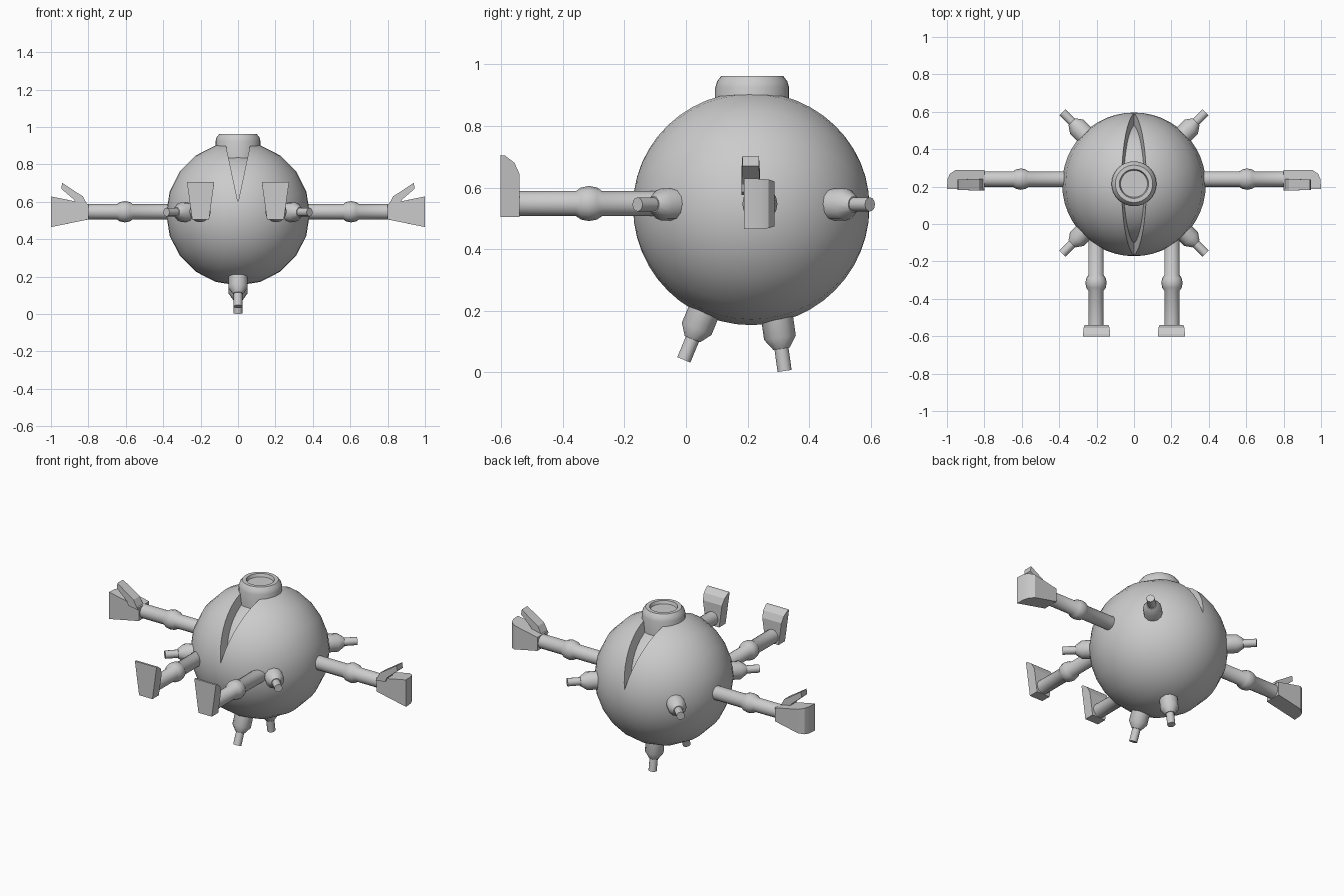
import bpy, bmesh, math
from mathutils import Vector, Matrix

if "Cube" in bpy.data.objects:
    bpy.data.objects.remove(bpy.data.objects["Cube"])

C = Vector((0, 0.212, 0.537))   # body centre
R = 0.384


def finish(name, bm, mirror=False, angle=35):
    bmesh.ops.recalc_face_normals(bm, faces=bm.faces)
    me = bpy.data.meshes.new(name)
    bm.to_mesh(me)
    bm.free()
    ob = bpy.data.objects.new(name, me)
    bpy.context.collection.objects.link(ob)
    if mirror:
        ob.modifiers.new("Mirror", 'MIRROR').use_mirror_merge = False
    smooth(ob, angle)
    return ob


def smooth(ob, angle=35):
    bpy.ops.object.select_all(action='DESELECT')
    bpy.context.view_layer.objects.active = ob
    ob.select_set(True)
    bpy.ops.object.shade_smooth_by_angle(angle=math.radians(angle))


def turned(name, profile, origin, direction, segs=16, mirror=False):
    """Revolve (radius, distance) points around an axis."""
    q = Vector(direction).to_track_quat('Z', 'Y')
    bm = bmesh.new()
    rings = []
    for r, d in profile:
        rings.append([bm.verts.new(Vector(origin) + q @ Vector((
            r * math.cos(2 * math.pi * i / segs), r * math.sin(2 * math.pi * i / segs), d)))
            for i in range(segs)])
    for a, b in zip(rings, rings[1:]):
        for i in range(segs):
            j = (i + 1) % segs
            bm.faces.new((a[i], a[j], b[j], b[i]))
    bm.faces.new(rings[0])
    bm.faces.new(rings[-1])
    return finish(name, bm, mirror)


def slab(name, points, place, mirror=True):
    """Extrude a (u, v, half_width) outline; place(u, v, w) gives the position."""
    bm = bmesh.new()
    a = [bm.verts.new(place(u, v, -w)) for u, v, w in points]
    b = [bm.verts.new(place(u, v, w)) for u, v, w in points]
    n = len(points)
    bm.faces.new(a)
    bm.faces.new(b)
    for i in range(n):
        j = (i + 1) % n
        bm.faces.new((a[i], a[j], b[j], b[i]))
    return finish(name, bm, mirror, 20)


def ball(name, radius, segs, rings):
    bm = bmesh.new()
    bmesh.ops.create_uvsphere(bm, u_segments=segs, v_segments=rings, radius=radius)
    bmesh.ops.transform(bm, matrix=Matrix.Translation(C) @ Matrix.Rotation(math.pi / 2, 4, 'X'),
                        verts=bm.verts)
    return finish(name, bm)


# Outer shell with a wedge-shaped slot over the top, and the core seen inside it
shell = ball("body_shell", R, 20, 24)
cutter = slab("slot_cutter", [(0.6, -0.4, 0.0005), (1.1, -0.4, 0.107), (1.1, 0.8, 0.107),
                              (0.6, 0.8, 0.0005)], lambda u, v, w: (w, v, u), mirror=False)
cut = shell.modifiers.new("Slot", 'BOOLEAN')
cut.operation = 'DIFFERENCE'
cut.solver = 'EXACT'
cut.object = cutter
bpy.context.view_layer.objects.active = shell
bpy.ops.object.modifier_apply(modifier="Slot")
bpy.data.objects.remove(cutter)
smooth(shell)
ball("body_core", 0.322, 32, 24)

# Hatch collar on top
turned("top_collar", [(0.12, 0.83), (0.12, 0.925), (0.114, 0.945), (0.1, 0.963), (0.078, 0.963),
                      (0.072, 0.945)], (0, 0.215, 0), (0, 0, 1), 32)


# Arms with a rounded elbow
def arm(name, origin, direction, start, elbow, end):
    r = 0.041
    turned(name, [(r, start), (r, elbow - 0.042), (0.052, elbow - 0.026), (0.057, elbow),
                  (0.052, elbow + 0.026), (r, elbow + 0.042), (r, end)],
           origin, direction, 16, True)


arm("side_arm", (0, 0.24, 0.547), (1, 0, 0), 0.3, 0.605, 0.81)
arm("front_arm", (0.203, 0, 0.548), (0, -1, 0), -0.02, 0.315, 0.55)

# Flared hands
slab("side_hand", [(0.80, 0.188, 0.041), (1.0, 0.188, 0.082), (0.997, 0.24, 0.0814),
                   (0.985, 0.268, 0.079), (0.955, 0.288, 0.0728), (0.80, 0.288, 0.041)],
     lambda u, v, w: (u, v, 0.547 + w))
slab("front_hand", [(0.505, -0.602, 0.045), (0.705, -0.602, 0.073), (0.704, -0.588, 0.0729),
                    (0.68, -0.557, 0.0695), (0.642, -0.54, 0.0642), (0.505, -0.54, 0.045)],
     lambda u, v, w: (0.2 + w, v, u))

# Thumbs of the side hands
slab("side_thumb", [(0.80, 0.575, 0.03), (0.83, 0.63, 0.03), (0.87, 0.655, 0.03),
                    (0.94, 0.702, 0.027), (0.945, 0.67, 0.027), (0.875, 0.61, 0.03),
                    (0.865, 0.585, 0.03)],
     lambda u, v, w: (u, 0.21 + w, v if w > 0 or v < 0.66 else v + 0.0))

# Thrusters: wide barrel, cone, thin nozzle
THRUSTER = [(0.052, 0.3), (0.052, 0.432), (0.027, 0.468), (0.023, 0.468), (0.023, 0.541)]
turned("rear_thruster", THRUSTER, (0, 0.215, 0.545), (1, 1, 0), 12, True)
turned("front_thruster", THRUSTER, (0, 0.225, 0.545), (1, -1, 0), 12, True)
for name, y, deg in (("lower_front_thruster", 0.2, -22.5), ("lower_back_thruster", 0.245, 8)):
    t = math.radians(deg)
    turned(name, THRUSTER, (0, y, 0.54), (0, math.sin(t), -math.cos(t)), 12)
